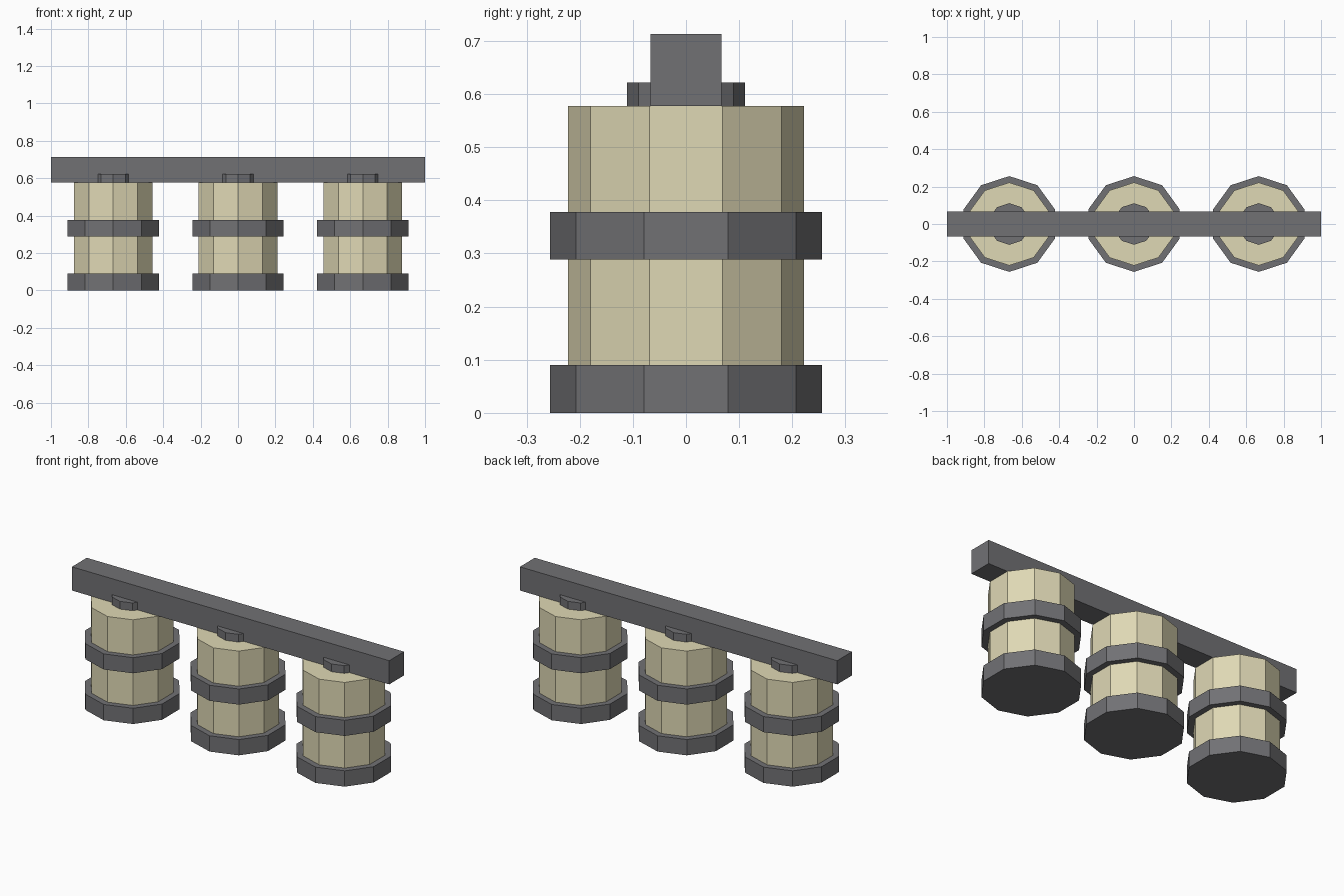
import bpy
import bmesh
from mathutils import Matrix

cube = bpy.data.objects.get("Cube")
if cube:
    bpy.data.objects.remove(cube, do_unlink=True)


def make_material(name, rgb):
    mat = bpy.data.materials.new(name)
    mat.use_nodes = True
    color = (*rgb, 1.0)
    mat.diffuse_color = color
    mat.node_tree.nodes["Principled BSDF"].inputs["Base Color"].default_value = color
    return mat


def finish(name, bm, mat):
    mesh = bpy.data.meshes.new(name)
    bm.to_mesh(mesh)
    bm.free()
    mesh.materials.append(mat)
    obj = bpy.data.objects.new(name, mesh)
    bpy.context.collection.objects.link(obj)
    return obj


def decagon_drum(name, x, radius, bottom, top, mat):
    """Upright ten-sided drum with a corner facing the front."""
    bm = bmesh.new()
    bmesh.ops.create_cone(
        bm, cap_ends=True, segments=10, radius1=radius, radius2=radius,
        depth=top - bottom,
        matrix=Matrix.Translation((x, 0, (bottom + top) / 2)))
    return finish(name, bm, mat)


def box(name, size, center, mat):
    bm = bmesh.new()
    bmesh.ops.create_cube(
        bm, size=1,
        matrix=Matrix.Translation(center) @ Matrix.Diagonal((*size, 1)))
    return finish(name, bm, mat)


cream = make_material("cream", (0.74, 0.69, 0.46))
grey = make_material("dark grey", (0.165, 0.165, 0.175))

# Crossbar carrying the three drums
box("crossbar", (2, 0.134, 0.135), (0, 0, 0.6455), grey)

# Hanging drums: body, two bands and a top cap
for side, x in (("right", -0.667), ("middle", 0), ("left", 0.667)):
    decagon_drum(side + "_body", x, 0.222, 0.02, 0.578, cream)
    decagon_drum(side + "_bottom_band", x, 0.256, 0, 0.09, grey)
    decagon_drum(side + "_middle_band", x, 0.256, 0.289, 0.378, grey)
    decagon_drum(side + "_top_cap", x, 0.111, 0.57, 0.622, grey)
